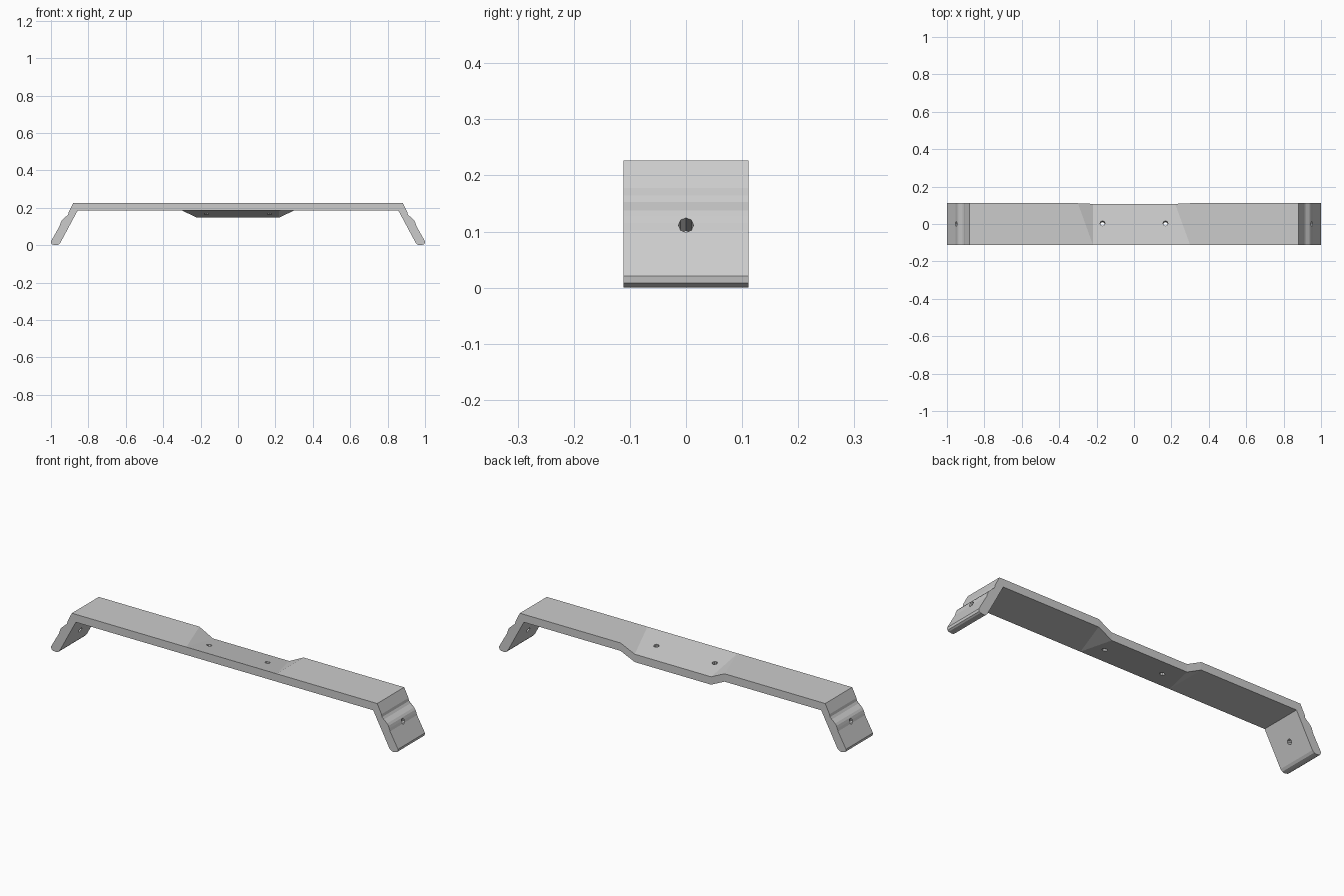
import bpy, bmesh, math
from mathutils import Vector

if "Cube" in bpy.data.objects:
    bpy.data.objects.remove(bpy.data.objects["Cube"])

HALF_W = 0.111
TOP, UNDER = 0.227, 0.186
TILT = math.radians(10)

# Right half of the side profile: top run, wavy outer leg, rounded foot, inner leg, underside
half = [(0.22, TOP), (0.30, TOP), (0.88, TOP), (0.905, 0.178), (0.908, 0.164),
        (0.916, 0.153), (0.937, 0.138), (0.945, 0.128), (0.950, 0.115), (0.954, 0.102),
        (1.0, 0.021), (0.998, 0.008), (0.990, 0.003), (0.972, 0.0), (0.960, 0.003),
        (0.950, 0.013), (0.857, UNDER), (0.30, UNDER), (0.22, UNDER)]
profile = half + [(-x, z) for x, z in reversed(half)]


# Bracket body: extruded profile, with the middle tilted down towards the back
bm = bmesh.new()
front = [bm.verts.new((x, -HALF_W, z)) for x, z in profile]
back = [bm.verts.new((x, HALF_W, z)) for x, z in profile]
n = len(profile)
for i in range(n):
    j = (i + 1) % n
    bm.faces.new((front[i], front[j], back[j], back[i]))
# side faces as strips between the upper and lower outline
for ring in (front, back):
    h = len(half)
    bm.faces.new(ring[2:17])                          # right leg
    bm.faces.new([ring[2 * h - 1 - k] for k in range(2, 17)])   # left leg
    for a, b, c, d in ((1, 2, 16, 17), (0, 1, 17, 18)):
        bm.faces.new([ring[k] for k in (a, b, c, d)])
        bm.faces.new([ring[2 * h - 1 - k] for k in (a, b, c, d)])
    bm.faces.new([ring[k] for k in (0, h - 1, h, 2 * h - 1)])   # middle
for v in back:
    if abs(v.co.x) < 0.25:
        v.co.y = -HALF_W + 2 * HALF_W * math.cos(TILT)
        v.co.z -= 2 * HALF_W * math.sin(TILT)
bmesh.ops.triangulate(bm, faces=bm.faces[:])
bmesh.ops.recalc_face_normals(bm, faces=bm.faces[:])
mesh = bpy.data.meshes.new("bracket_body")
bm.to_mesh(mesh)
bm.free()
body = bpy.data.objects.new("bracket_body", mesh)
bpy.context.collection.objects.link(body)


def drill(name, loc, axis):
    """Cut a small eight-sided screw hole through the body."""
    rot = Vector(axis).to_track_quat('Z', 'Y').to_euler()
    bpy.ops.mesh.primitive_cylinder_add(vertices=8, radius=0.0135, depth=0.15,
                                        location=loc, rotation=rot)
    cutter = bpy.context.object
    cutter.name = name
    cutter.hide_render = True
    mod = body.modifiers.new(name, 'BOOLEAN')
    mod.operation = 'DIFFERENCE'
    mod.solver = 'EXACT'
    mod.object = cutter
    bpy.context.view_layer.objects.active = body
    bpy.ops.object.modifier_apply(modifier=name)
    bpy.data.objects.remove(cutter)


# Screw holes: two in the tilted plate, one in each leg
for s in (-1, 1):
    drill("plate_hole", (0.168 * s, 0.0, 0.187), (0, math.sin(TILT), math.cos(TILT)))
    drill("leg_hole", (0.935 * s, 0.0, 0.103), (0.88 * s, 0, 0.47))
